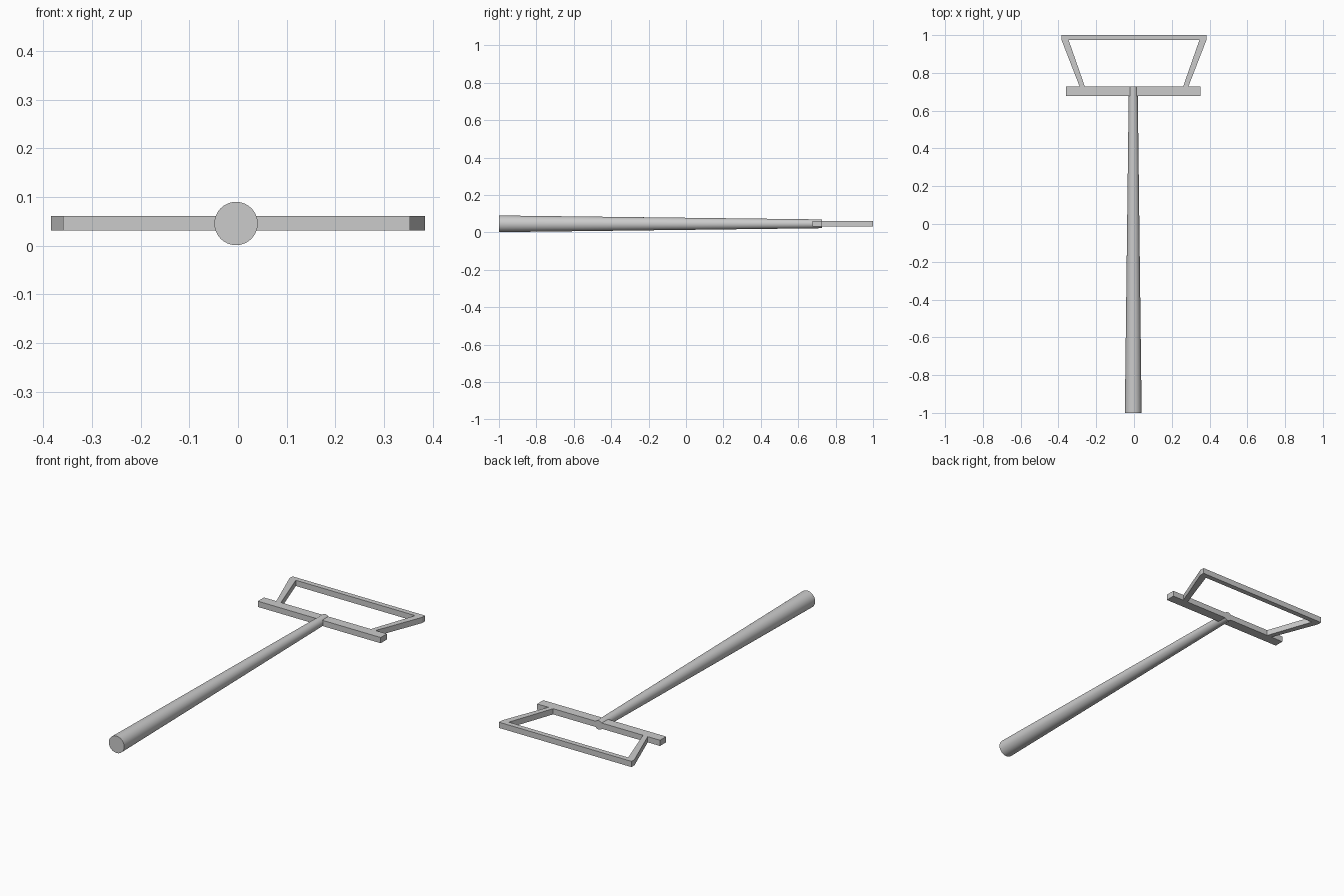
import bpy, bmesh, math

if "Cube" in bpy.data.objects:
    bpy.data.objects.remove(bpy.data.objects["Cube"])

CX, Z0, Z1 = -0.004, 0.031, 0.061   # handle axis x, head underside and top


def prism(name, outline):
    """Extrude a flat xy outline between the underside and top of the head."""
    bm = bmesh.new()
    face = bm.faces.new([bm.verts.new((x, y, Z0)) for x, y in outline])
    ext = bmesh.ops.extrude_face_region(bm, geom=[face])
    for v in ext["geom"]:
        if isinstance(v, bmesh.types.BMVert):
            v.co.z = Z1
    bmesh.ops.recalc_face_normals(bm, faces=bm.faces)
    mesh = bpy.data.meshes.new(name)
    bm.to_mesh(mesh)
    bm.free()
    obj = bpy.data.objects.new(name, mesh)
    bpy.context.collection.objects.link(obj)
    return obj


# Tapered round handle, wide end at the front
y0, y1 = -1.0, 0.728
bpy.ops.mesh.primitive_cone_add(vertices=32, radius1=0.0445, radius2=0.0235,
                                depth=y1 - y0, end_fill_type='TRIFAN',
                                location=(CX, (y0 + y1) / 2, 0.0455),
                                rotation=(-math.pi / 2, 0, 0))
handle = bpy.context.object
handle.name = "handle"
bpy.ops.object.shade_smooth_by_angle(angle=math.radians(40))

# Crossbar at the end of the handle
prism("crossbar", [(CX - 0.355, 0.677), (CX + 0.357, 0.677),
                   (CX + 0.357, 0.728), (CX - 0.355, 0.728)])

# Open trapezoid frame: outer right half, inner right half, then mirrored
outer = [(0.281, 0.71), (0.384, 0.975), (0.384, 1.0)]
inner = [(0.346, 0.973), (0.254, 0.71)]
flip = lambda pts: [(-x, y) for x, y in reversed(pts)]
prism("blade_frame", outer + flip(outer) + flip(inner) + inner)
